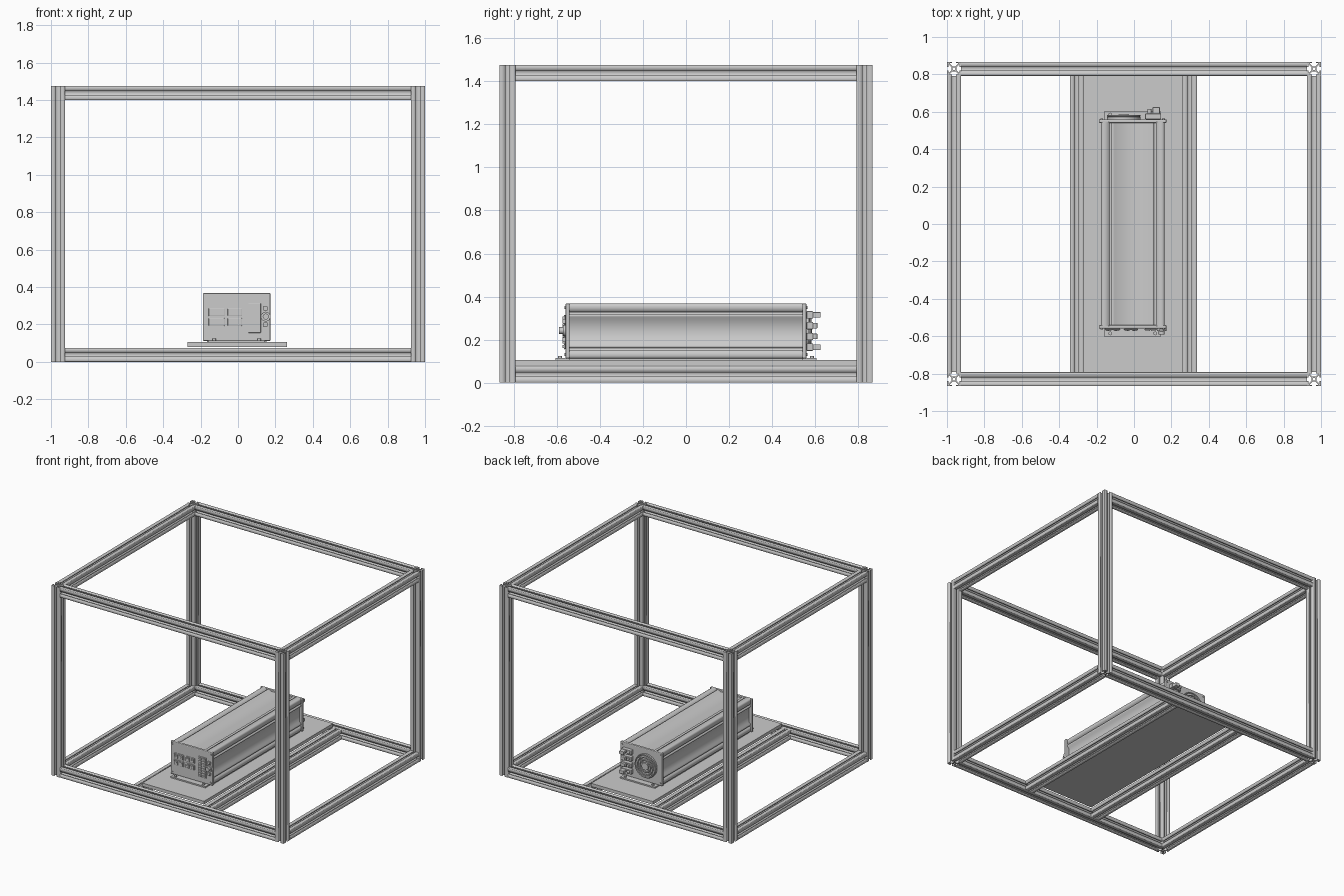
import bpy, math
from math import pi, cos, sin

if "Cube" in bpy.data.objects:
    bpy.data.objects.remove(bpy.data.objects["Cube"])

W, D, H, P = 1.0, 0.867, 1.475, 0.075   # frame half sizes, height, profile size
h = P / 2
CX = -0.007                             # inverter centre line


def finish(ob, name):
    ob.name = ob.data.name = name
    return ob


def box(name, x0, x1, y0, y1, z0, z1, bevel=0):
    bpy.ops.mesh.primitive_cube_add(size=1, location=((x0+x1)/2, (y0+y1)/2, (z0+z1)/2))
    ob = finish(bpy.context.object, name)
    ob.scale = (x1-x0, y1-y0, z1-z0)
    bpy.ops.object.transform_apply(location=False, rotation=False, scale=True)
    if bevel:
        m = ob.modifiers.new("bevel", 'BEVEL')
        m.width, m.segments = bevel, 2
    return ob


def cyl(name, x, y0, y1, z, r, n=24):
    bpy.ops.mesh.primitive_cylinder_add(vertices=n, radius=r, depth=abs(y1-y0),
                                        location=(x, (y0+y1)/2, z), rotation=(pi/2, 0, 0))
    bpy.ops.object.shade_smooth_by_angle(angle=0.6)
    return finish(bpy.context.object, name)


def ring(name, x, y, z, r, t):
    bpy.ops.mesh.primitive_torus_add(major_radius=r, minor_radius=t, major_segments=32,
                                     minor_segments=8, location=(x, y, z), rotation=(pi/2, 0, 0))
    bpy.ops.object.shade_smooth_by_angle(angle=0.6)
    return finish(bpy.context.object, name)


def prism(name, loops, length):
    """Extrude closed outlines (inner loops become holes) along local z."""
    cu = bpy.data.curves.new(name, 'CURVE')
    cu.dimensions, cu.fill_mode, cu.extrude = '2D', 'BOTH', length / 2
    for pts in loops:
        s = cu.splines.new('POLY')
        s.points.add(len(pts) - 1)
        for p, (x, y) in zip(s.points, pts):
            p.co = (x, y, 0, 1)
        s.use_cyclic_u = True
    ob = bpy.data.objects.new(name, cu)
    bpy.context.collection.objects.link(ob)
    bpy.ops.object.select_all(action='DESELECT')
    ob.select_set(True)
    bpy.context.view_layer.objects.active = ob
    bpy.ops.object.convert(target='MESH')
    return finish(bpy.context.object, name)


def quarter_turns(pts):
    out = []
    for k in range(4):
        c, s = round(cos(k*pi/2)), round(sin(k*pi/2))
        out += [(x*c - y*s, x*s + y*c) for x, y in pts]
    return out


# T-slot profile: one side, turned four times, with a centre bore
half = [(.35, .22), (.68, .55), (.8, .55), (.8, .26), (1, .26), (1, .94)]
side = [(x*h, -y*h) for x, y in reversed(half)] + [(x*h, y*h) for x, y in half]
slot_profile = [quarter_turns(side),
                [(.2*h*cos(a*pi/6), .2*h*sin(a*pi/6)) for a in range(12)]]
ROT = {'x': (0, pi/2, 0), 'y': (pi/2, 0, 0), 'z': (0, 0, 0)}
masters = {}


def rail(name, axis, length, loc):
    if axis not in masters:
        masters[axis] = prism(name, slot_profile, length)
        ob = masters[axis]
    else:
        ob = bpy.data.objects.new(name, masters[axis].data)
        bpy.context.collection.objects.link(ob)
    ob.rotation_euler, ob.location = ROT[axis], loc


# Frame: corner posts and the beams between them
for sx in (-1, 1):
    for sy in (-1, 1):
        rail("corner_post", 'z', H, (sx*(W-h), sy*(D-h), H/2))
for z in (h, H - h):
    for s in (-1, 1):
        rail("cross_beam", 'x', 2*(W-P), (0, s*(D-h), z))
        rail("side_beam", 'y', 2*(D-P), (s*(W-h), 0, z))

# Support rails and mounting plate
for x in (-0.306, 0.299):
    rail("support_rail", 'y', 2*(D-P), (x, 0, h))
box("mounting_plate", -0.269, 0.262, -D+P, D-P, 0.08, 0.105)

# Inverter case: ribbed extrusion with shallow recessed panels
Z0, Z1, ZC = 0.112, 0.368, 0.24
bw, bh = 0.17, (Z1-Z0)/2
top_half = [(.09, bh-.012), (.1, bh-.003), (.115, bh-.003), (.115, bh-.012), (.125, bh-.012),
            (.125, bh), (bw-.012, bh), (bw-.003, bh-.003), (bw, bh-.012), (bw, .088),
            (bw-.008, .088), (bw-.008, .078), (bw, .078), (bw, .066), (bw-.014, .055)]
right = top_half + [(x, -y) for x, y in reversed(top_half)]
case = prism("inverter_case", [right + [(-x, -y) for x, y in right]], 1.09)
case.rotation_euler, case.location = ROT['y'], (CX, 0, ZC)

# End panels and mounting flanges
for s, n in ((-1, "front"), (1, "rear")):
    a, b = sorted((s*0.54, s*0.56))
    box(n + "_panel", CX-.181, CX+.181, a, b, Z0, Z1, .006)
    a, b = sorted((s*0.53, s*0.605))
    box(n + "_flange", CX-.15, CX+.15, a, b, 0.105, 0.115)
    for x in (-.12, .12):
        bpy.ops.mesh.primitive_cylinder_add(vertices=12, radius=.01, depth=.01,
                                            location=(CX+x, s*.585, .119))
        finish(bpy.context.object, n + "_flange_bolt")
    for x in (-.165, .165):
        for z in (Z0+.018, Z1-.018):
            cyl(n + "_panel_screw", CX+x, s*.558, s*.565, z, .007, 12)
box("case_foot", CX-.16, CX+.16, -.54, .54, .105, .116)

# Front sockets
F = -0.56
for z in (.265, .213):
    for x0, x1 in ((-.157, -.072), (-.055, .022)):
        box("socket_frame", x0, x1, F-.006, F, z-.021, z+.021, .003)
        w = (x1-x0)/2
        for k in (0, 1):
            cx = x0 + w*(k+.5)
            box("socket_insert", cx-w*.38, cx+w*.38, F-.01, F-.005, z-.014, z+.014)
            for dx, dz in ((-.007, .005), (.007, .005), (0, -.007)):
                cyl("socket_pin", cx+dx, F-.013, F-.009, z+dz, .003, 8)

# Front terminal strip and switches
box("terminal_strip", .055, .122, F-.007, F, .155, .315, .003)
for i in range(8):
    z = .168 + i*.019
    for x in (.073, .104):
        box("terminal", x-.012, x+.012, F-.013, F-.006, z-.006, z+.006)
cyl("knob_base", .148, F, F-.012, .242, .026)
cyl("knob", .148, F-.01, F-.03, .242, .016, 12)
for z in (.2, .285):
    box("switch", .137, .159, F-.014, F, z-.011, z+.011, .002)

# Rear cooling fan
B, FX = 0.56, -0.055
cyl("fan_housing", FX, B, B+.012, ZC, .09, 32)
for r in (.086, .066, .046):
    ring("fan_guard_ring", FX, B+.018, ZC, r, .005)
cyl("fan_hub", FX, B+.01, B+.025, ZC, .028)
for k in range(2):
    bar = box("fan_guard_bar", FX-.086, FX+.086, B+.012, B+.02, ZC-.004, ZC+.004)
    bar.rotation_euler = (0, pi/4 + k*pi/2, 0)

# Rear cable terminals
for i, z in enumerate((.165, .215, .265, .315)):
    box("cable_terminal_block", .06, .145, B, B+.03, z-.017, z+.017, .003)
    reach = .065 if i in (0, 3) else .05
    cyl("cable_terminal_stud", .082, B+.025, B+reach-.01, z, .011, 16)
    box("cable_clamp", .1, .138, B+.028, B+reach, z-.013, z+.013, .003)
